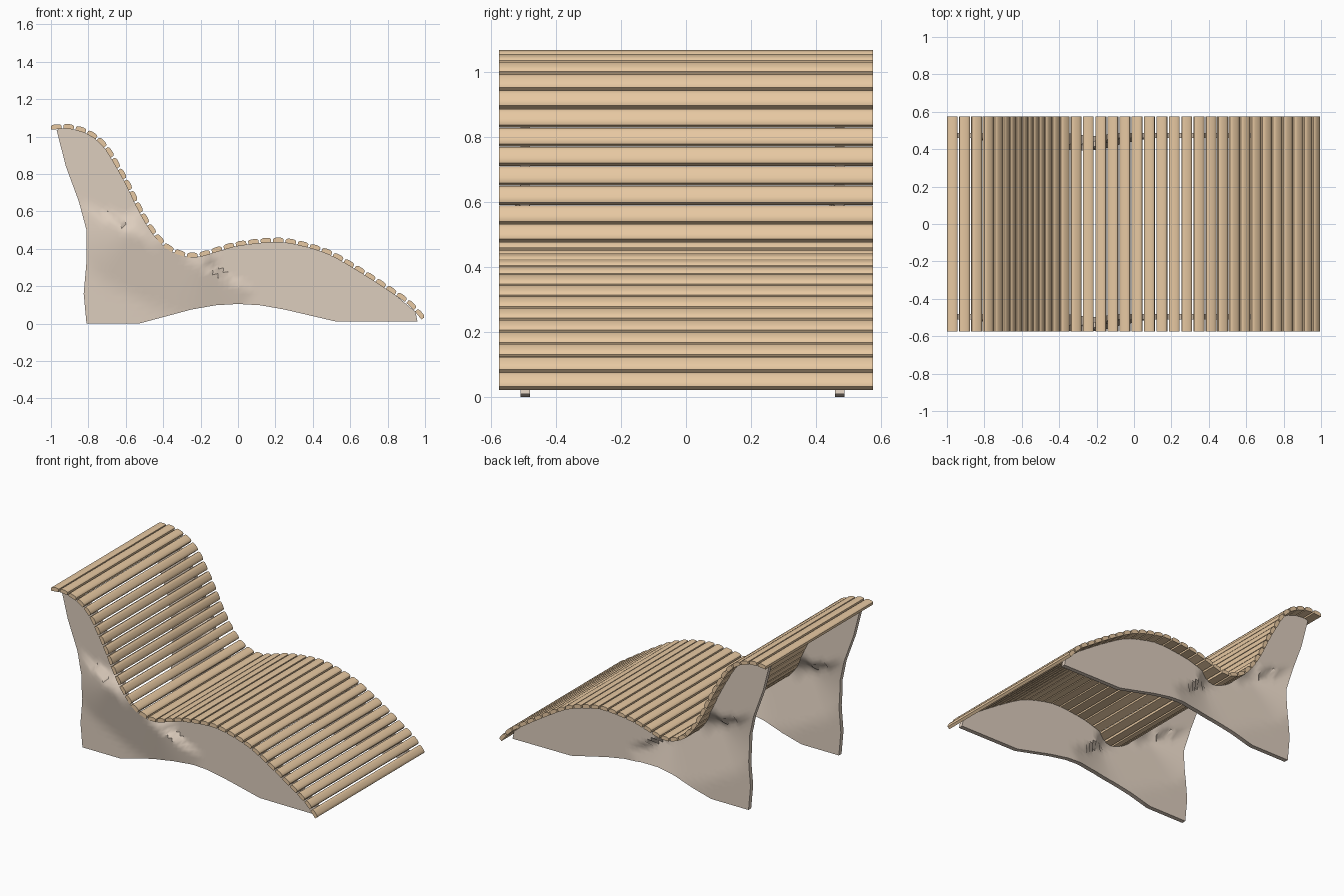
import bpy, bmesh, math
from mathutils import Vector
from mathutils.geometry import intersect_point_line

if "Cube" in bpy.data.objects:
    bpy.data.objects.remove(bpy.data.objects["Cube"])


def material(name, rgb):
    m = bpy.data.materials.new(name)
    m.diffuse_color = (*rgb, 1)
    m.use_nodes = True
    m.node_tree.nodes["Principled BSDF"].inputs["Base Color"].default_value = m.diffuse_color
    return m


def finish(name, bm, mat, angle):
    bmesh.ops.recalc_face_normals(bm, faces=bm.faces)
    me = bpy.data.meshes.new(name)
    bm.to_mesh(me)
    bm.free()
    ob = bpy.data.objects.new(name, me)
    bpy.context.collection.objects.link(ob)
    me.materials.append(mat)
    bpy.ops.object.select_all(action='DESELECT')
    ob.select_set(True)
    bpy.context.view_layer.objects.active = ob
    bpy.ops.object.shade_smooth_by_angle(angle=math.radians(angle))
    return ob


wood = material("slat_wood", (0.80, 0.58, 0.36))
clay = material("panel_tan", (0.72, 0.61, 0.51))

# Lounging curve (x, z) through the slat centres, smoothed
KEYS = [(-1.0, 1.05), (-.9, 1.053), (-.794, 1.02), (-.709, .95), (-.634, .83),
        (-.58, .73), (-.527, .62), (-.473, .525), (-.42, .455), (-.366, .405),
        (-.286, .372), (-.206, .37), (-.1, .4), (.008, .428), (.195, .447),
        (.33, .43), (.49, .38), (.65, .29), (.81, .187), (.917, .112), (.992, .03)]
keys = [Vector(p) for p in KEYS]
keys = [2 * keys[0] - keys[1]] + keys + [2 * keys[-1] - keys[-2]]
path = []
for a, b, c, d in zip(keys, keys[1:], keys[2:], keys[3:]):
    for i in range(12):
        t = i / 12
        path.append(0.5 * (2 * b + (c - a) * t + (2 * a - 5 * b + 4 * c - d) * t * t
                           + (3 * b - a - 3 * c + d) * t ** 3))
path.append(keys[-2])
dist = [0.0]
for a, b in zip(path, path[1:]):
    dist.append(dist[-1] + (b - a).length)


def frame(s):
    """Point, tangent and normal at arc length s."""
    i = next((k for k in range(1, len(dist) - 1) if dist[k] >= s), len(dist) - 1)
    t = (s - dist[i - 1]) / (dist[i] - dist[i - 1])
    tan = (path[i] - path[i - 1]).normalized()
    return path[i - 1].lerp(path[i], t), tan, Vector((-tan.y, tan.x))


def underside(x):
    """Lower face of the slats at position x."""
    i = min(range(len(path)), key=lambda k: abs(path[k].x - x))
    p, tan, nor = frame(dist[i])
    return p - nor * 0.011


# Slats: rounded-top planks laid across the curve
COUNT = 37
HALF = [(.028, -.013), (.028, .005), (.022, .010), (.012, .0128)]
SECTION = HALF + [(-u, v) for u, v in reversed(HALF)]
bm = bmesh.new()
for n in range(COUNT):
    p, tan, nor = frame((n + 0.42) / (COUNT - 0.16) * dist[-1])
    ends = []
    for y in (-.575, .575):
        ring = []
        for u, v in SECTION:
            q = p + tan * u + nor * v
            ring.append(bm.verts.new((q.x, y, q.y)))
        ends.append(ring)
        bm.faces.new(ring)
    for i in range(len(SECTION)):
        j = (i + 1) % len(SECTION)
        bm.faces.new((ends[0][i], ends[0][j], ends[1][j], ends[1][i]))
finish("slats", bm, wood, 35)

# Side panel: outer outline (x, z) paired with an x on the slat underside
PAIRS = [(-.97, 1.035, -.95), (-.92, .84, -.8), (-.85, .65, -.65), (-.81, .5, -.57),
         (-.81, .33, -.52), (-.825, .16, -.47), (-.81, 0, -.42), (-.53, 0, -.34),
         (-.25, .075, -.2), (-.12, .098, -.1), (0, .105, 0), (.12, .098, .12),
         (.25, .075, .25), (.52, .012, .5), (.96, .01, .955)]
FOLD = Vector((-.55, .5)), Vector((-.2, .32))


def dent(p):
    """Inward fold of the panel below the seat hollow."""
    q, t = intersect_point_line(p, *FOLD)
    q = FOLD[0].lerp(FOLD[1], min(max(t, 0), 1))
    d = Vector(p) - q.to_2d()
    reach = 0.32 if d.dot(Vector((.18, .35))) < 0 else 0.09
    return -.065 * max(0, 1 - d.length / reach)


def side_panel(name, y0):
    ROWS, SUB = 12, 4
    bm = bmesh.new()
    cols = []
    for k, (a, b) in enumerate(zip(PAIRS, PAIRS[1:])):
        for i in range(SUB + (k == len(PAIRS) - 2)):
            t = i / SUB
            low = Vector(a[:2]).lerp(Vector(b[:2]), t)
            top = underside(a[2] + (b[2] - a[2]) * t)
            col = []
            for r in range(ROWS + 1):
                p = low.lerp(top, r / ROWS)
                y = y0 + dent(p)
                col.append([bm.verts.new((p.x, y + s, p.y)) for s in (-.0145, .0145)])
            cols.append(col)
    # two skins, then the rim
    for c, d in zip(cols, cols[1:]):
        for r in range(ROWS):
            for s in (0, 1):
                bm.faces.new((c[r][s], d[r][s], d[r + 1][s], c[r + 1][s]))
        for r in (0, ROWS):
            bm.faces.new((c[r][0], d[r][0], d[r][1], c[r][1]))
    for c in (cols[0], cols[-1]):
        for r in range(ROWS):
            bm.faces.new((c[r][0], c[r + 1][0], c[r + 1][1], c[r][1]))
    finish(name, bm, clay, 40)


side_panel("front_side_panel", -.495)
side_panel("back_side_panel", .473)
